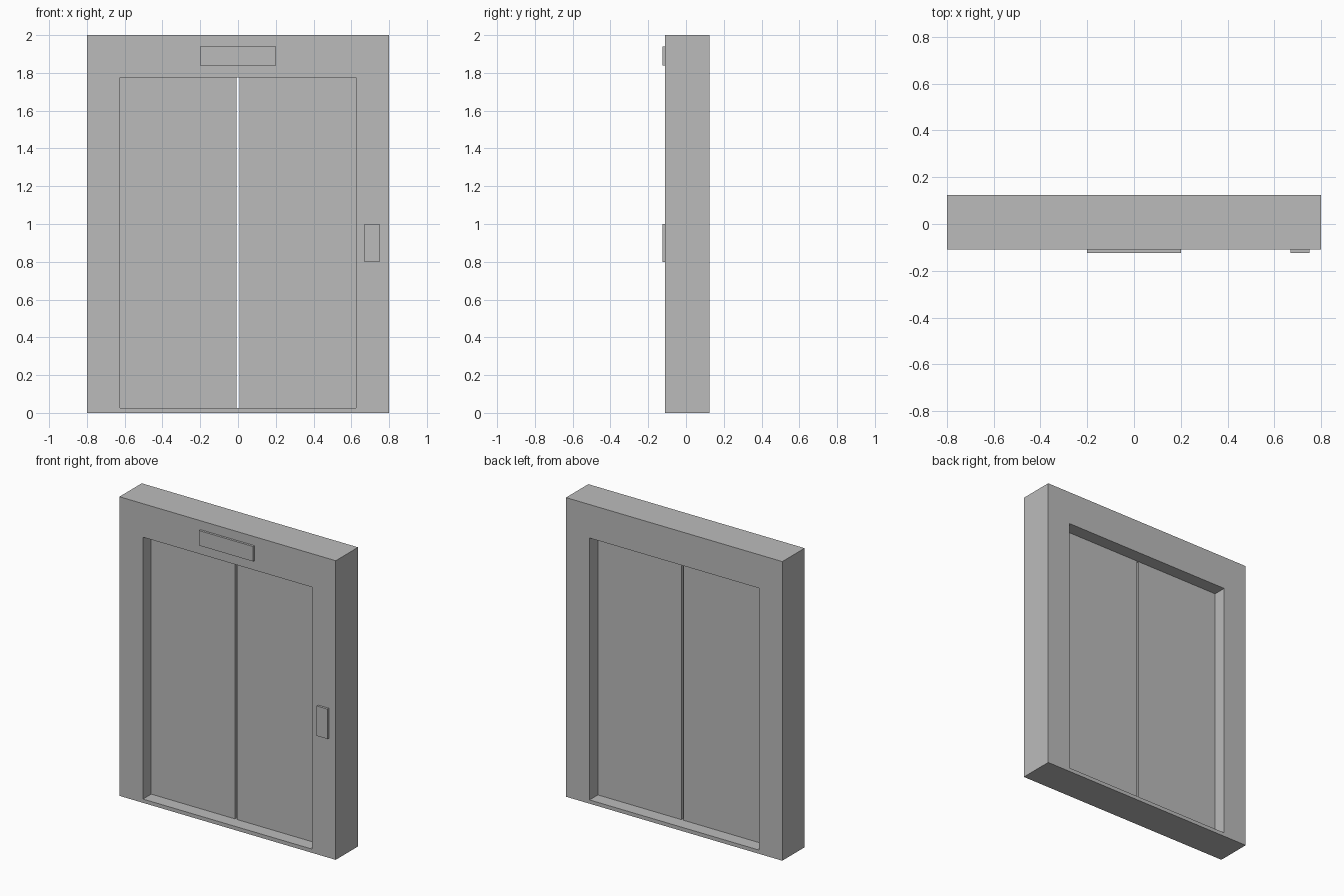
import bpy
import bmesh

cube = bpy.data.objects.get("Cube")
if cube:
    bpy.data.objects.remove(cube, do_unlink=True)

# Single plain grey
grey = bpy.data.materials.new("plain grey")
grey.use_nodes = True
colour = (0.5, 0.5, 0.5, 1.0)
grey.diffuse_color = colour
grey.node_tree.nodes["Principled BSDF"].inputs["Base Color"].default_value = colour

FRONT, BACK = -0.11, 0.125
HALF_WIDTH, HEIGHT = 0.8, 2.0
OPEN_HALF, OPEN_BOTTOM, OPEN_TOP = 0.626, 0.025, 1.776
DOOR_FRONT, DOOR_BACK = -0.023, 0.037
HALF_GAP = 0.007


def finish(name, bm):
    bmesh.ops.recalc_face_normals(bm, faces=bm.faces)
    mesh = bpy.data.meshes.new(name)
    bm.to_mesh(mesh)
    bm.free()
    mesh.materials.append(grey)
    obj = bpy.data.objects.new(name, mesh)
    bpy.context.collection.objects.link(obj)
    return obj


def rectangle(bm, x0, x1, z0, z1, y):
    return [bm.verts.new((x, y, z)) for x, z in ((x0, z0), (x1, z0), (x1, z1), (x0, z1))]


def extrude_back(bm, depth):
    result = bmesh.ops.extrude_face_region(bm, geom=bm.faces[:], use_keep_orig=True)
    moved = [v for v in result["geom"] if isinstance(v, bmesh.types.BMVert)]
    bmesh.ops.translate(bm, verts=moved, vec=(0, depth, 0))


def box(name, x0, x1, y0, y1, z0, z1):
    bm = bmesh.new()
    bm.faces.new(rectangle(bm, x0, x1, z0, z1, y0))
    extrude_back(bm, y1 - y0)
    return finish(name, bm)


# Surround with a rectangular opening and a thin sill
bm = bmesh.new()
outer = rectangle(bm, -HALF_WIDTH, HALF_WIDTH, 0, HEIGHT, FRONT)
inner = rectangle(bm, -OPEN_HALF, OPEN_HALF, OPEN_BOTTOM, OPEN_TOP, FRONT)
for i in range(4):
    j = (i + 1) % 4
    bm.faces.new((outer[i], outer[j], inner[j], inner[i]))
extrude_back(bm, BACK - FRONT)
finish("door_surround", bm)

# Pair of sliding doors with a narrow gap between them
box("left_door", HALF_GAP, OPEN_HALF, DOOR_FRONT, DOOR_BACK, OPEN_BOTTOM, OPEN_TOP)
box("right_door", -OPEN_HALF, -HALF_GAP, DOOR_FRONT, DOOR_BACK, OPEN_BOTTOM, OPEN_TOP)

# Raised plates on the front
box("floor_indicator", -0.2, 0.2, -0.125, FRONT, 1.84, 1.94)
box("call_button_plate", 0.67, 0.75, -0.125, FRONT, 0.8, 1.0)
